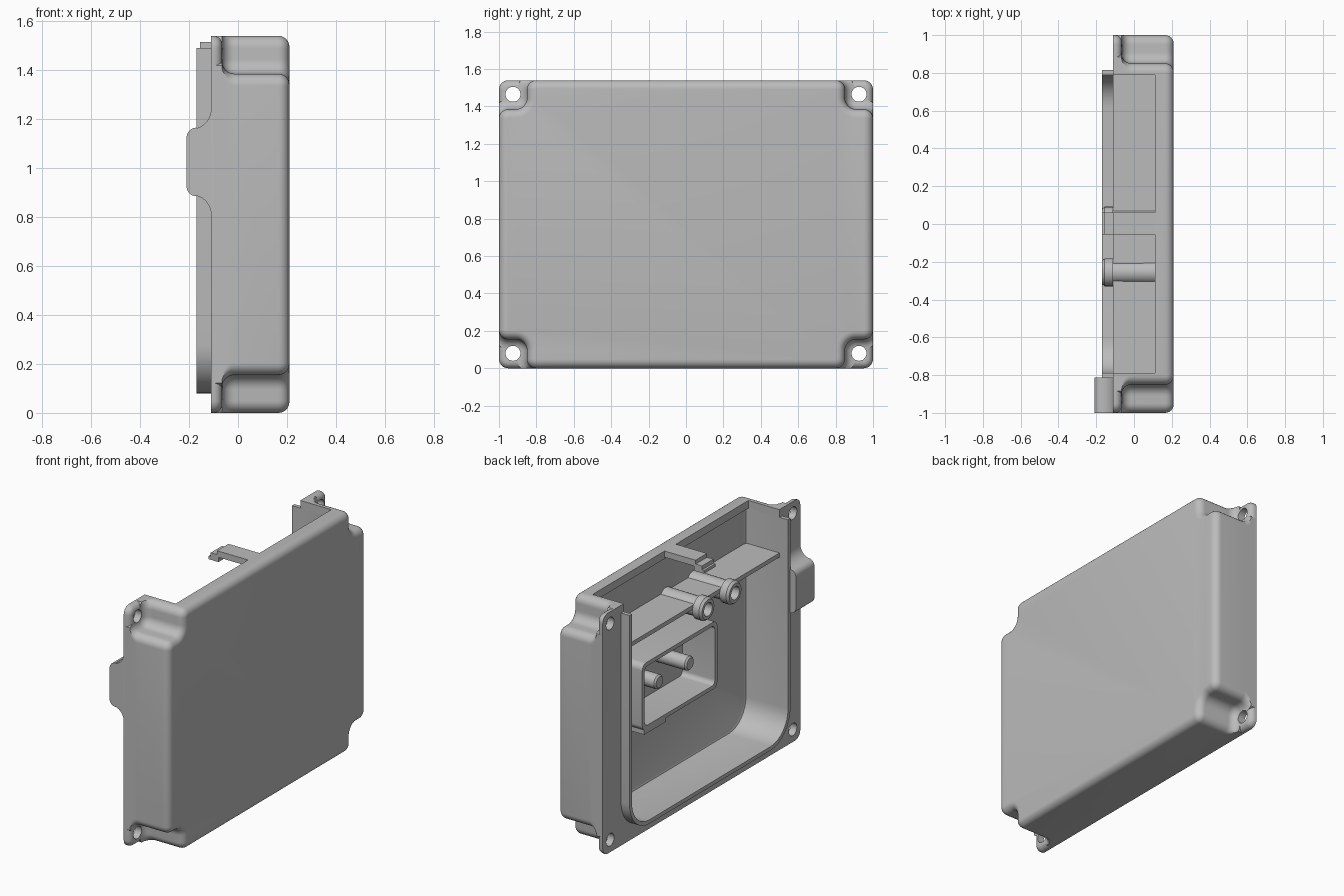
import bpy, bmesh, math

if "Cube" in bpy.data.objects:
    bpy.data.objects.remove(bpy.data.objects["Cube"], do_unlink=True)

grey = bpy.data.materials.new("housing grey")
grey.use_nodes = True
GREY = (0.5, 0.5, 0.5, 1)
grey.diffuse_color = GREY
grey.node_tree.nodes["Principled BSDF"].inputs["Base Color"].default_value = GREY

MID = 0.77      # mid height
HALF = 1.0      # half width


def loft(name, rings):
    """Skin a list of equal-length rings of 3D points and cap both ends."""
    bm = bmesh.new()
    loops = [[bm.verts.new(p) for p in ring] for ring in rings]
    for a, b in zip(loops, loops[1:]):
        for i in range(len(a)):
            j = (i + 1) % len(a)
            bm.faces.new((a[i], a[j], b[j], b[i]))
    bm.faces.new(loops[0])
    bm.faces.new(loops[-1])
    bmesh.ops.remove_doubles(bm, verts=bm.verts, dist=1e-5)
    bmesh.ops.recalc_face_normals(bm, faces=bm.faces)
    me = bpy.data.meshes.new(name)
    bm.to_mesh(me)
    bm.free()
    me.materials.append(grey)
    ob = bpy.data.objects.new(name, me)
    bpy.context.collection.objects.link(ob)
    return ob


def at_x(x, pts):
    return [(x, y, z) for y, z in pts]


def arc(cy, cz, r, start, end, n=8):
    angles = [math.radians(start + (end - start) * i / n) for i in range(n + 1)]
    return [(cy + r * math.cos(a), cz + r * math.sin(a)) for a in angles]


def four_way(q, cy=0, cz=MID):
    """Mirror a quarter outline into a closed loop."""
    loop = q + [(-y, z) for y, z in reversed(q)]
    loop += [(-y, -z) for y, z in q] + [(y, -z) for y, z in reversed(q)]
    return [(cy + y, cz + z) for y, z in loop]


def rounded_rect(hy, hz, r, cy=0, cz=MID):
    return four_way(arc(hy - r, hz - r, r, 0, 90), cy, cz)


def cross(o):
    """Body outline with notched corners, grown by o and kept inside the flange."""
    a, b, r, c = 0.85, 0.615, 0.05, 0.06
    q = arc(HALF - r, b - r, r + o, 0, 90)
    q += arc(a + c, b + c, c - o, 270, 180)
    q += arc(a - r, MID - r, r + o, 0, 90)
    return four_way([(min(y, HALF), min(z, MID)) for y, z in q])


def u_shape(inset, top=1.49):
    """Open-topped outline with round lower corners."""
    hy, low, r = 0.815 - inset, 0.08 + inset, 0.2 - inset
    return ([(-hy, top)] + arc(-hy + r, low + r, r, 180, 270)
            + arc(hy - r, low + r, r, 270, 360) + [(hy, top)])


def box(name, x, y, z):
    pts = [(y[0], z[0]), (y[1], z[0]), (y[1], z[1]), (y[0], z[1])]
    return loft(name, [at_x(x[0], pts), at_x(x[1], pts)])


def turned(name, y, z, profile):
    """Round part about an axis along x, from (x, radius) pairs."""
    return loft(name, [at_x(x, arc(y, z, r, 0, 345, 23)) for x, r in profile])


def boolean(ob, other, op):
    mod = ob.modifiers.new(op.lower(), 'BOOLEAN')
    mod.object, mod.operation, mod.solver = other, op, 'EXACT'
    bpy.context.view_layer.objects.active = ob
    bpy.ops.object.modifier_apply(modifier=mod.name)
    bpy.data.objects.remove(other, do_unlink=True)


steps = [math.radians(15 * i) for i in range(7)]

# Body: flared foot, straight side, rounded outer edge
R, E = 0.05, 0.045
rings = [at_x(-0.10, cross(R))]
rings += [at_x(-0.065 + R * (1 - math.cos(t)), cross(R * (1 - math.sin(t)))) for t in steps]
rings += [at_x(0.21 - E + E * math.sin(t), cross(-E * (1 - math.cos(t)))) for t in steps]
housing = loft("housing", rings)

# Flange with a rounded edge
F = 0.035
rings = [at_x(-0.11, rounded_rect(HALF, MID, 0.05))]
for t in steps:
    d = F * (1 - math.cos(t))
    rings.append(at_x(-0.065 - F + F * math.sin(t), rounded_rect(HALF - d, MID - d, 0.05 - d)))
boolean(housing, loft("flange", rings), 'UNION')

# Cavity, open top and screw holes
cavity = loft("cavity", [at_x(-0.3, u_shape(0.025)), at_x(0.11, u_shape(0.025)),
                         at_x(0.124, u_shape(0.031)), at_x(0.13, u_shape(0.045))])
boolean(housing, cavity, 'DIFFERENCE')
boolean(housing, box("top_opening", (-0.3, 0.11), (-0.788, 0.788), (1.42, 1.7)), 'DIFFERENCE')
for y in (-0.925, 0.925):
    for z in (0.08, 1.465):
        boolean(housing, turned("hole", y, z, [(-0.3, 0.04), (0.3, 0.04)]), 'DIFFERENCE')

# Sealing lip around the opening
lip = u_shape(0) + u_shape(0.025)[::-1]
loft("sealing_lip", [at_x(-0.17, lip), at_x(-0.10, lip)])

# Tongue at the middle of the top edge
tongue = [(0.12, 1.54), (-0.11, 1.54), (-0.11, 1.515), (-0.155, 1.515), (-0.155, 1.49),
          (-0.17, 1.49), (-0.17, 1.47), (-0.10, 1.47), (-0.10, 1.50), (0.12, 1.50)]
loft("top_tongue", [[(x, y, z) for x, z in tongue] for y in (-0.055, 0.06)])

# Side tab with swept shoulders
upper = arc(-0.19, 1.24, 0.08, 0, -75) + arc(-0.17, 1.125, 0.04, 90, 180)
half = [(-0.09, 1.24)] + upper
tab = half + [(x, 2.05 - z) for x, z in reversed(half)]
loft("side_tab", [[(x, y, z) for x, z in tab] for y in (-1, -0.812)])

# Inner shelf, in pieces between the screw bosses
for name, y in (("left_shelf", (0.07, 0.80)), ("middle_shelf", (-0.22, -0.02)),
                ("right_shelf", (-0.80, -0.30))):
    box(name, (-0.11, 0.14), y, (1.235, 1.262))

# Screw bosses
for name, y in (("left_boss", 0.018), ("right_boss", -0.256)):
    turned(name, y, 1.225, [(0.14, 0.062), (-0.11, 0.06), (-0.11, 0.074), (-0.155, 0.074),
                            (-0.17, 0.062), (-0.17, 0.042), (0.05, 0.042)])

# Connector shroud with a key rib and two pins
outer = rounded_rect(0.38, 0.215, 0.04, 0.22, 0.86)
inner = rounded_rect(0.355, 0.19, 0.03, 0.22, 0.86)
loft("connector_shroud", [at_x(0.14, outer), at_x(-0.11, outer),
                          at_x(-0.11, inner), at_x(0.12, inner)])
box("connector_key", (-0.11, 0.14), (0.36, 0.58), (0.62, 0.66))
for name, y in (("left_pin", 0.41), ("right_pin", 0.10)):
    turned(name, y, 0.89, [(0.14, 0.045), (-0.09, 0.045), (-0.10, 0.035)])

# Smooth shading with sharp edges kept
bpy.ops.object.select_all(action='DESELECT')
for ob in bpy.context.collection.objects:
    if ob.type == 'MESH' and ob.data.materials and ob.data.materials[0] == grey:
        ob.select_set(True)
        bpy.context.view_layer.objects.active = ob
bpy.ops.object.shade_smooth_by_angle(angle=math.radians(35))
